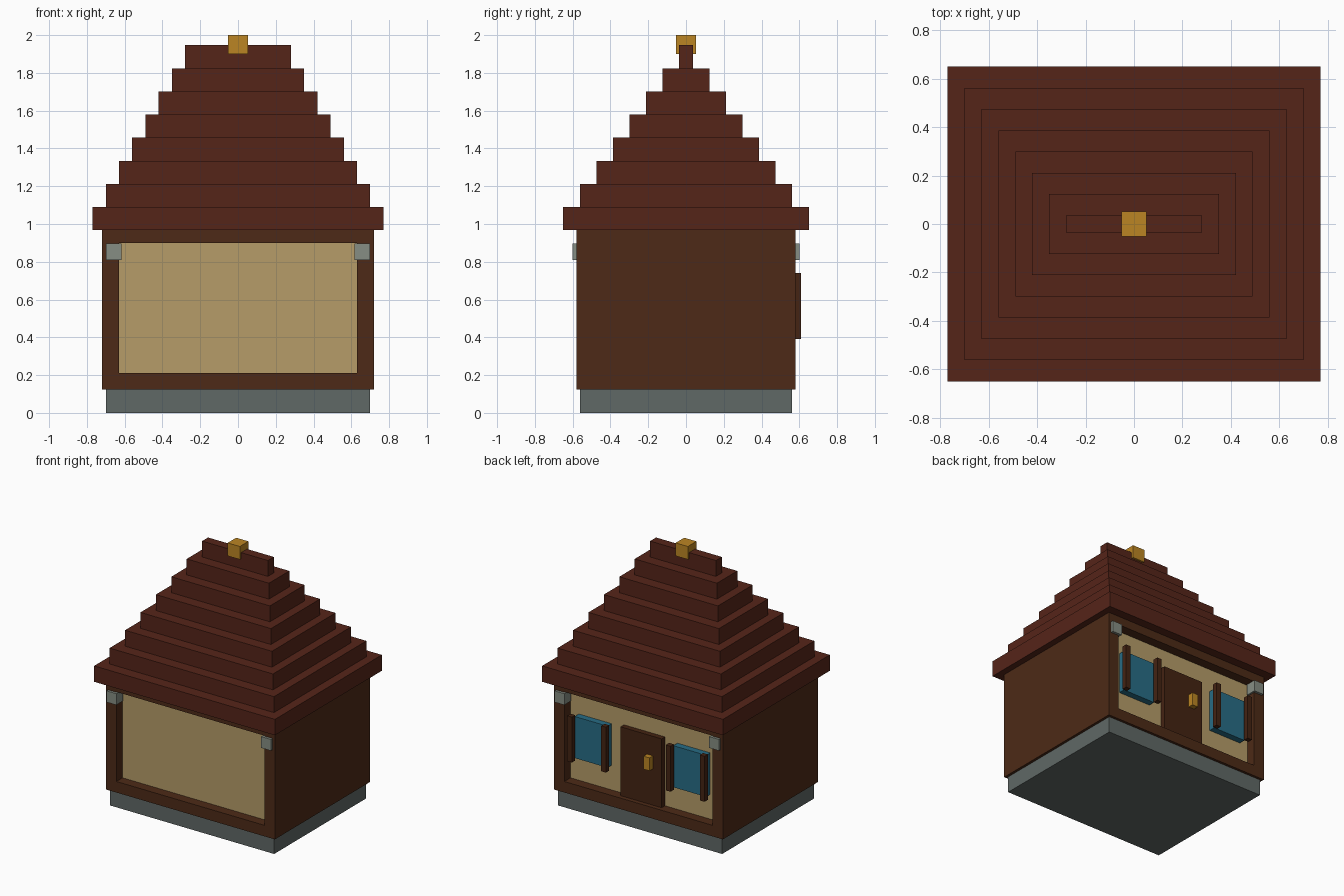
import bpy
import bmesh

if "Cube" in bpy.data.objects:
    bpy.data.objects.remove(bpy.data.objects["Cube"])


def material(name, r, g, b):
    m = bpy.data.materials.new(name)
    m.diffuse_color = [(c / 255) ** 2.2 for c in (r, g, b)] + [1]
    m.use_nodes = True
    m.node_tree.nodes["Principled BSDF"].inputs["Base Color"].default_value = m.diffuse_color
    return m


ROOF = material("roof_red", 86, 41, 31)
WOOD = material("dark_wood", 78, 46, 29)
DOOR = material("door_wood", 70, 40, 25)
PLASTER = material("plaster", 180, 155, 104)
STONE = material("stone", 96, 104, 102)
BRACKET = material("pale_stone", 133, 140, 130)
GLASS = material("blue_glass", 44, 108, 132)
BRASS = material("brass", 186, 132, 40)


def box(name, x, y, z, mat):
    """Axis-aligned box from (min, max) ranges."""
    bm = bmesh.new()
    bmesh.ops.create_cube(bm, size=1)
    for v in bm.verts:
        v.co = [r[0] if c < 0 else r[1] for c, r in zip(v.co, (x, y, z))]
    mesh = bpy.data.meshes.new(name)
    bm.to_mesh(mesh)
    bm.free()
    mesh.materials.append(mat)
    obj = bpy.data.objects.new(name, mesh)
    bpy.context.collection.objects.link(obj)
    return obj


def span(a, b, side=1):
    """Range a..b, mirrored to the negative side when side is -1."""
    return (a, b) if side > 0 else (-b, -a)


# Foundation and plaster core
box("foundation", (-.70, .70), (-.56, .56), (0, .125), STONE)
box("plaster_wall", (-.64, .64), (-.505, .505), (.125, .97), PLASTER)

for s in (-1, 1):
    # Solid timber side walls, whose ends form the corner posts
    box("side_wall", span(.63, .72, s), (-.58, .58), (.125, .97), WOOD)
    # Sill and head beams on front and back
    box("sill_beam", (-.63, .63), span(.50, .58, s), (.125, .21), WOOD)
    box("head_beam", (-.63, .63), span(.50, .58, s), (.90, .97), WOOD)
    # Stone corner brackets
    for t in (-1, 1):
        box("corner_bracket", span(.617, .70, s), span(.517, .60, t), (.81, .897), BRACKET)
    # Back windows with a pair of shutters each
    box("window_glass", span(.28, .56, s), (.50, .555), (.40, .72), GLASS)
    for c in (.275, .565):
        box("shutter", span(c - .02, c + .02, s), (.57, .61), (.39, .74), DOOR)

# Back door with handle
box("door", (-.175, .175), (.49, .546), (.20, .74), DOOR)
box("door_handle", (-.10, -.05), (.54, .588), (.49, .59), BRASS)

# Stepped roof
STEP = .1225
for i in range(8):
    hx, hy, z = .77 - .07 * i, .65 - .0877 * i, .967 + STEP * i
    box("roof_tier", (-hx, hx), (-hy, hy), (z, z + STEP), ROOF)

# Ridge finial
box("finial", (-.052, .052), (-.052, .052), (1.90, 2.0), BRASS)
